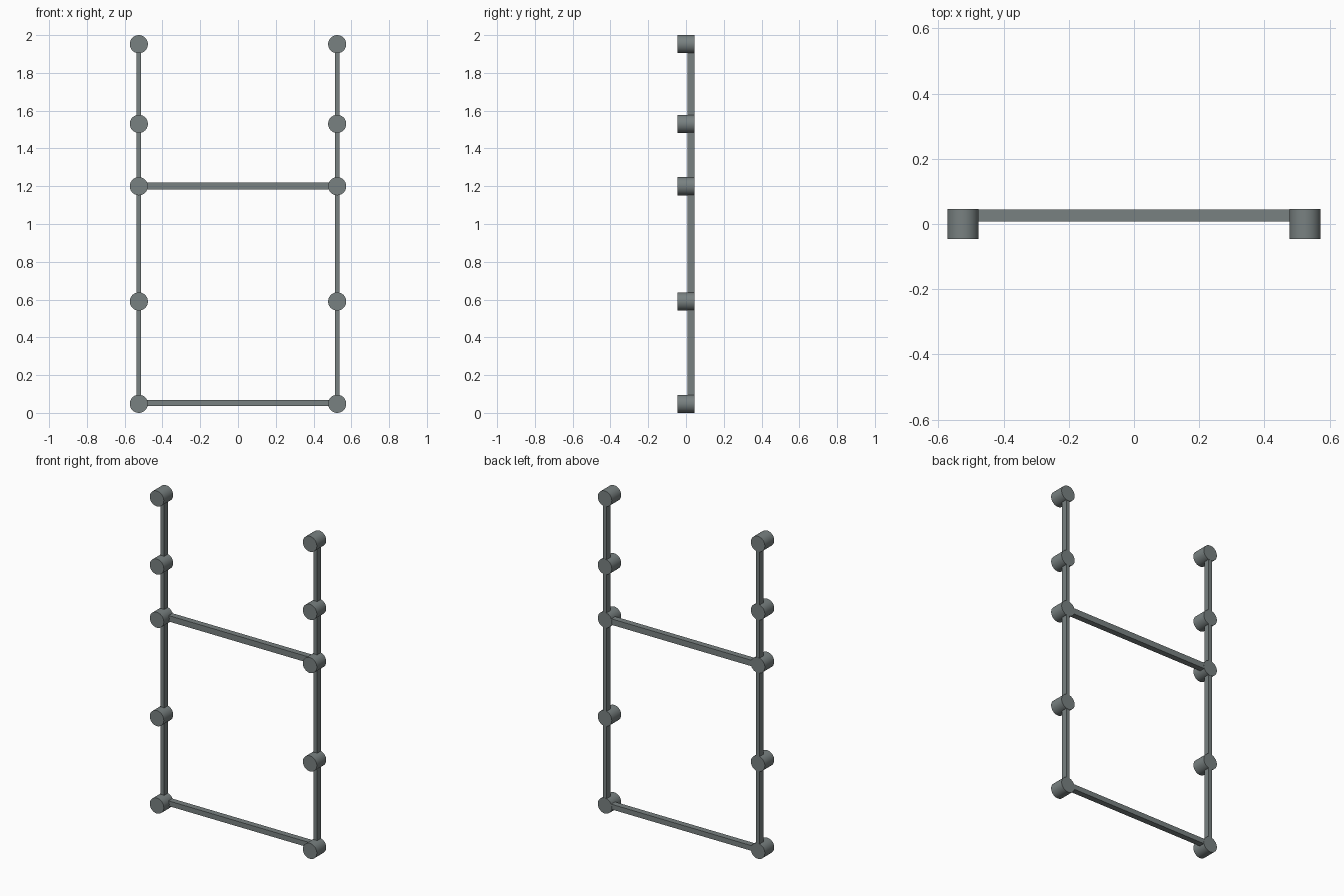
import bpy
import math

if "Cube" in bpy.data.objects:
    bpy.data.objects.remove(bpy.data.objects["Cube"])

metal = bpy.data.materials.new("grey_metal")
metal.diffuse_color = (0.19, 0.22, 0.22, 1)
metal.use_nodes = True
metal.node_tree.nodes["Principled BSDF"].inputs["Base Color"].default_value = metal.diffuse_color

X = 0.525                                  # rail centre offset
R = 0.048                                  # standoff radius
HALF_DEPTH = 0.046
HEIGHTS = [R, 0.59, 1.20, 1.53, 2 - R]     # standoff centres


def finish(obj, name):
    obj.name = name
    obj.data.materials.append(metal)


def bar(name, size, centre):
    bpy.ops.mesh.primitive_cube_add(size=1, location=centre)
    obj = bpy.context.object
    obj.scale = size
    bpy.ops.object.transform_apply(location=False, rotation=False, scale=True)
    finish(obj, name)


def standoff(name, x, z):
    bpy.ops.mesh.primitive_cylinder_add(vertices=48, radius=R, depth=2 * HALF_DEPTH,
                                        location=(x, 0, z), rotation=(math.pi / 2, 0, 0))
    finish(bpy.context.object, name)
    bpy.ops.object.shade_smooth_by_angle(angle=math.radians(30))


# Upright rails with round standoffs
for side, x in (("left", -X), ("right", X)):
    bar(side + "_rail", (0.024, 0.037, 2 - 2 * R), (x, 0.0265, 1))
    for i, z in enumerate(HEIGHTS):
        standoff(f"{side}_standoff_{i + 1}", x, z)

# Horizontal crossbars
bar("lower_crossbar", (2 * X, 0.037, 0.032), (0, 0.0265, 0.053))
bar("upper_crossbar", (2 * X, 0.037, 0.037), (0, 0.0265, 1.20))
